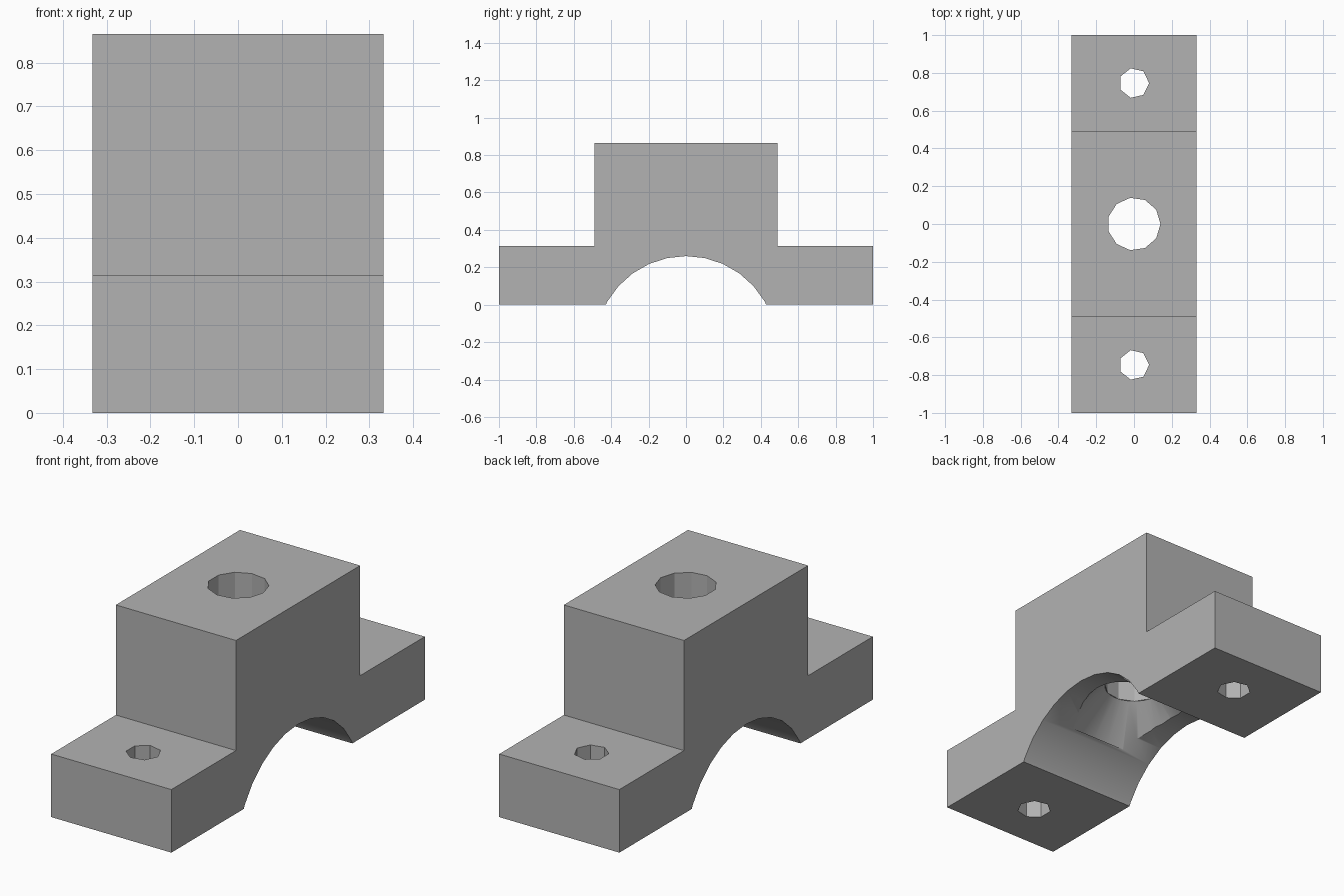
import bpy
import bmesh
import math
from mathutils import Matrix, Vector

cube = bpy.data.objects.get("Cube")
if cube:
    bpy.data.objects.remove(cube, do_unlink=True)

grey = bpy.data.materials.new("plain_grey")
grey.use_nodes = True
colour = (0.45, 0.45, 0.45, 1.0)
grey.diffuse_color = colour
grey.node_tree.nodes["Principled BSDF"].inputs["Base Color"].default_value = colour

HALF_WIDTH, FOOT_TOP, BLOCK_TOP, BLOCK_HALF = 0.332, 0.315, 0.865, 0.49


def add_object(name, bm):
    bmesh.ops.recalc_face_normals(bm, faces=bm.faces)
    mesh = bpy.data.meshes.new(name)
    bm.to_mesh(mesh)
    bm.free()
    mesh.materials.append(grey)
    obj = bpy.data.objects.new(name, mesh)
    bpy.context.collection.objects.link(obj)
    return obj


def round_cutter(name, sides, r_low, r_high, z_low, z_high, y=0.0):
    """Upright cylinder or cone with a corner pointing along +x."""
    bm = bmesh.new()
    rings = []
    for r, z in ((r_low, z_low), (r_high, z_high)):
        turns = [math.tau * i / sides for i in range(sides)]
        rings.append([bm.verts.new((r * math.cos(a), y + r * math.sin(a), z)) for a in turns])
    low, high = rings
    bm.faces.new(low)
    bm.faces.new(high)
    for i in range(sides):
        j = (i + 1) % sides
        bm.faces.new((low[i], low[j], high[j], high[i]))
    return add_object(name, bm)


# Stepped body: mirrored side profile extruded across the width
half = [(1, 0), (1, FOOT_TOP), (BLOCK_HALF, FOOT_TOP), (BLOCK_HALF, BLOCK_TOP)]
profile = half + [(-y, z) for y, z in reversed(half)]
bm = bmesh.new()
face = bm.faces.new([bm.verts.new((-HALF_WIDTH, y, z)) for y, z in profile])
extruded = bmesh.ops.extrude_face_region(bm, geom=[face])["geom"]
bmesh.ops.translate(bm, verts=[v for v in extruded if isinstance(v, bmesh.types.BMVert)],
                    vec=Vector((2 * HALF_WIDTH, 0, 0)))
body = add_object("clamp_block", bm)

# Shaft saddle, countersink, centre bore and the two bolt holes
saddle = round_cutter("saddle_cutter", 30, 0.486, 0.486, -0.5, 0.5)
saddle.data.transform(Matrix.Translation((0, 0, -0.226)) @ Matrix.Rotation(-math.pi / 2, 4, 'Y'))
cutters = [
    saddle,
    round_cutter("countersink_cutter", 24, 0.31, 0.14, 0.178, 0.35),
    round_cutter("bore_cutter", 11, 0.14, 0.14, 0.1, 1.0),
]
for side in (-1, 1):
    cutters.append(round_cutter("bolt_hole_cutter", 7, 0.08, 0.08, -0.1, 0.5, side * 0.746))

bpy.ops.object.select_all(action='DESELECT')
bpy.context.view_layer.objects.active = body
body.select_set(True)
for cutter in cutters:
    cutter.hide_render = True
    mod = body.modifiers.new("cut", 'BOOLEAN')
    mod.operation = 'DIFFERENCE'
    mod.solver = 'EXACT'
    mod.object = cutter
    bpy.ops.object.modifier_apply(modifier=mod.name)
    bpy.data.objects.remove(cutter, do_unlink=True)

bpy.ops.object.shade_smooth_by_angle(angle=math.radians(30))
